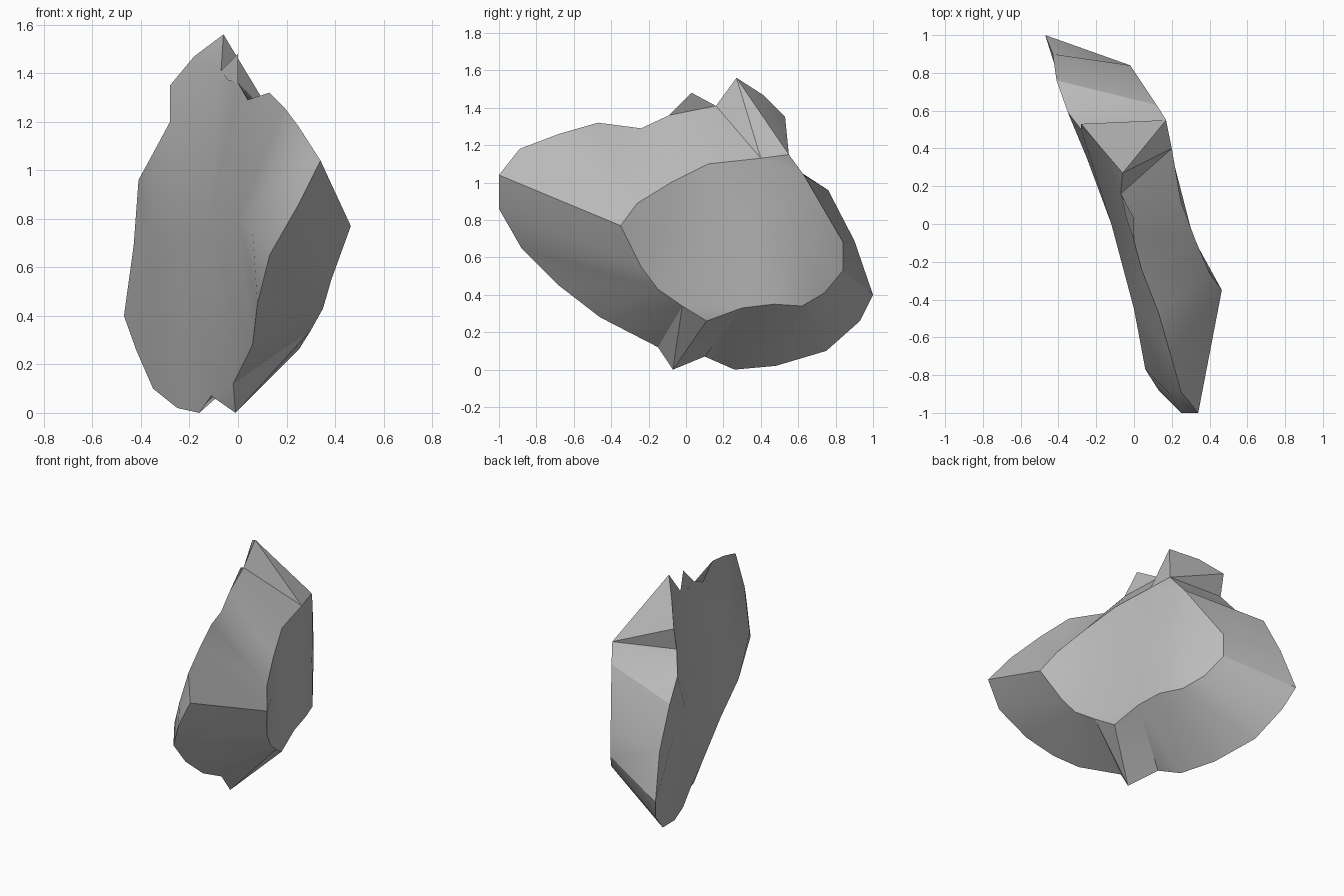
import bpy
import bmesh
import math
from mathutils import Vector
from mathutils.geometry import delaunay_2d_cdt

default_cube = bpy.data.objects.get("Cube")
if default_cube:
    bpy.data.objects.remove(default_cube, do_unlink=True)

# Jagged rim of the broad side, clockwise from the front corner
RIM = [
    (.34, -1, 1.04), (.25, -.89, 1.18), (.19, -.68, 1.26), (.13, -.47, 1.32),
    (.04, -.24, 1.29), (0, -.09, 1.36), (-.07, .16, 1.41),
    (-.06, .27, 1.56), (-.18, .41, 1.47), (-.28, .53, 1.35), (-.28, .5, 1.2),
    (-.35, .59, 1.07), (-.41, .76, .96), (-.43, .9, .69), (-.47, 1, .4),
    (-.42, .93, .26), (-.35, .75, .1), (-.25, .48, .02), (-.16, .26, 0),
    (-.11, .1, .07), (-.01, -.07, 0), (-.02, -.15, .12), (.06, -.46, .28),
    (.08, -.68, .45), (.13, -.88, .65), (.25, -1, .86),
]

# Smaller plateau on the other side, as (y, z); its depth depends on y only
PLATEAU = [
    (-.35, .77), (-.26, .89), (-.08, 1), (.12, 1.1), (.4, 1.13), (.55, 1.15),
    (.63, 1.04), (.84, .68), (.84, .53), (.74, .41), (.62, .34), (.47, .35),
    (.3, .33), (.11, .26), (-.02, .34), (-.15, .43), (-.24, .55),
]
PLATEAU_MIDDLE = [(-.12, .74), (.1, .7), (.35, .72), (.6, .68)]
PLATEAU_DEPTH = [(-.35, .465), (-.24, .385), (-.02, .3), (.11, .25),
                 (.4, .2), (.55, .17), (.63, .12), (.84, -.02)]

# Low spine that makes the broad side bulge
SPINE = [(.19, -.9, .97), (.06, -.77, .74), (0, -.45, .8), (-.12, 0, .75),
         (-.25, .35, .7), (-.35, .62, .7)]

# Ridges joining the rim to the plateau (rim index, plateau index)
RIDGES = [(0, 0), (4, 2), (5, 3), (6, 4), (7, 5), (11, 5), (11, 6), (12, 6),
          (13, 7), (13, 8), (14, 8), (19, 13), (20, 13), (20, 14), (21, 14),
          (22, 15), (24, 16), (26, 17)]

# Thin fin on the upper edge: two rim corners, its tip and its root
FIN = [RIM[5], RIM[6], (0, .03, 1.48), (-.04, .03, 1.37)]


def depth_at(y):
    """Linear interpolation of the plateau depth along y."""
    for (y0, x0), (y1, x1) in zip(PLATEAU_DEPTH, PLATEAU_DEPTH[1:]):
        if y <= y1:
            return x0 + (x1 - x0) * (y - y0) / (y1 - y0)
    return PLATEAU_DEPTH[-1][1]


def plateau_verts(bm, points):
    """Vertices on the curved plateau for a list of (y, z)."""
    return [bm.verts.new((depth_at(y), y, z)) for y, z in points]


def fill_cap(bm, border, inside):
    """Triangulate a border loop with points inside it, seen along x."""
    verts = border + inside
    flat = [Vector((v.co.y, v.co.z)) for v in verts]
    loop = list(range(len(border)))
    result = delaunay_2d_cdt(flat, [], [loop], 1, 1e-6)
    faces, sources = result[2], result[3]
    for face in faces:
        bm.faces.new([verts[sources[i][0]] for i in face])


def loft(bm, outer, inner):
    """Join two open chains with triangles, advancing both at an even pace."""
    i, j = 0, 0
    last_i, last_j = len(outer) - 1, len(inner) - 1
    while i < last_i or j < last_j:
        step_outer = j == last_j or (
            i < last_i and (i + 1) * last_j <= (j + 1) * last_i)
        if step_outer:
            bm.faces.new((outer[i], outer[i + 1], inner[j]))
            i += 1
        else:
            bm.faces.new((outer[i], inner[j + 1], inner[j]))
            j += 1


bm = bmesh.new()
rim = [bm.verts.new(p) for p in RIM]
spine = [bm.verts.new(p) for p in SPINE]
plateau = plateau_verts(bm, PLATEAU)

# Broad side and plateau
fill_cap(bm, rim, spine)
fill_cap(bm, plateau, plateau_verts(bm, PLATEAU_MIDDLE))

# Sloping flanks between consecutive ridges
for (a0, b0), (a1, b1) in zip(RIDGES, RIDGES[1:]):
    outer = [rim[k % len(rim)] for k in range(a0, a1 + 1)]
    inner = [plateau[k % len(plateau)] for k in range(b0, b1 + 1)]
    loft(bm, outer, inner)

# Fin wedge, one face opposite each corner
fin = [bm.verts.new(p) for p in FIN]
for skipped in fin:
    bm.faces.new([v for v in fin if v is not skipped])

bmesh.ops.recalc_face_normals(bm, faces=bm.faces[:])
mesh = bpy.data.meshes.new("rock_slab")
bm.to_mesh(mesh)
bm.free()

# Plain stone colour
stone = bpy.data.materials.new("stone_grey")
stone.use_nodes = True
colour = (.5, .5, .5, 1)
stone.diffuse_color = colour
for node in stone.node_tree.nodes:
    if node.type == 'BSDF_PRINCIPLED':
        node.inputs["Base Color"].default_value = colour
mesh.materials.append(stone)

rock = bpy.data.objects.new("rock_slab", mesh)
bpy.context.collection.objects.link(rock)
bpy.ops.object.select_all(action='DESELECT')
rock.select_set(True)
bpy.context.view_layer.objects.active = rock
bpy.ops.object.shade_smooth_by_angle(angle=math.radians(30))
